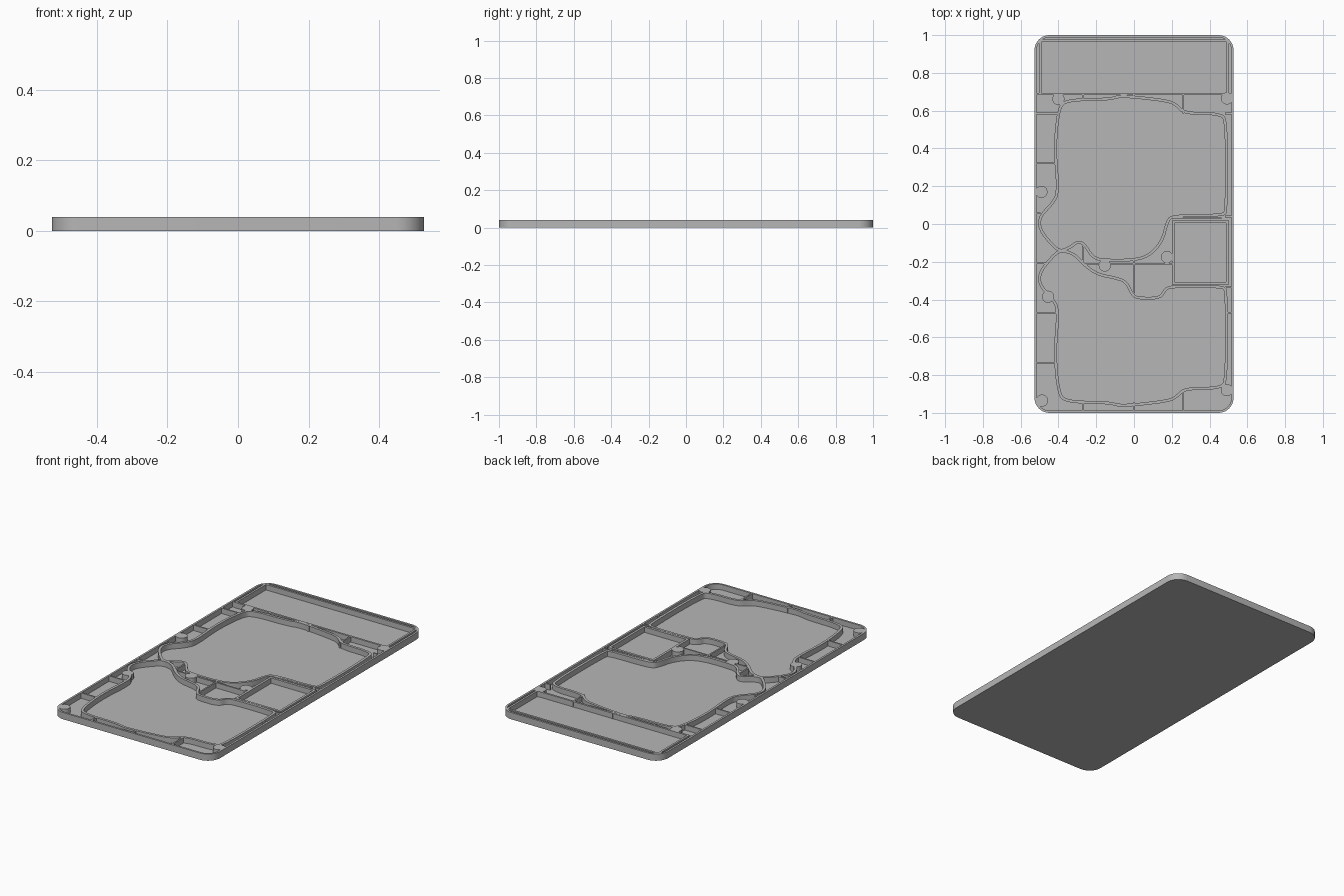
import bpy, bmesh, math
from mathutils import Vector

if "Cube" in bpy.data.objects:
    bpy.data.objects.remove(bpy.data.objects["Cube"], do_unlink=True)

FLOOR, TOP = .008, .04
HALF_X, HALF_Y, RIM = .527, 1, .012

grey = bpy.data.materials.new("matte grey")
grey.use_nodes = True
grey.diffuse_color = (.47, .47, .47, 1)
grey.node_tree.nodes["Principled BSDF"].inputs["Base Color"].default_value = grey.diffuse_color


def finish(name, bm):
    """Turn a bmesh into a smooth, sharp-edged grey object."""
    bmesh.ops.recalc_face_normals(bm, faces=bm.faces)
    mesh = bpy.data.meshes.new(name)
    bm.to_mesh(mesh)
    bm.free()
    mesh.materials.append(grey)
    obj = bpy.data.objects.new(name, mesh)
    bpy.context.collection.objects.link(obj)
    bpy.ops.object.select_all(action='DESELECT')
    obj.select_set(True)
    bpy.context.view_layer.objects.active = obj
    bpy.ops.object.shade_smooth_by_angle(angle=math.radians(35))
    return obj


def bridge(bm, a, b):
    for i in range(len(a)):
        j = (i + 1) % len(a)
        bm.faces.new((a[i], a[j], b[j], b[i]))


def rounded_rect(hx, hy, r, steps=10):
    pts = []
    for q, (sx, sy) in enumerate(((1, 1), (-1, 1), (-1, -1), (1, -1))):
        for k in range(steps + 1):
            a = (q + k / steps) * math.pi / 2
            pts.append((sx * (hx - r) + r * math.cos(a), sy * (hy - r) + r * math.sin(a)))
    return pts


def soften(pts, rounds=3):
    """Corner cutting on a closed outline."""
    pts = [Vector(p) for p in pts]
    for _ in range(rounds):
        out = []
        for p, q in zip(pts, pts[1:] + pts[:1]):
            out += [p.lerp(q, .25), p.lerp(q, .75)]
        pts = out
    return pts


def closed_wall(name, pts, width=.015):
    """Upright wall of even width that follows a closed outline."""
    pts = [Vector(p) for p in pts]
    sides = ([], [])
    for i, p in enumerate(pts):
        d0 = (p - pts[i - 1]).normalized()
        d1 = (pts[(i + 1) % len(pts)] - p).normalized()
        n0, n1 = Vector((-d0.y, d0.x)), Vector((-d1.y, d1.x))
        miter = (n0 + n1).normalized()
        off = miter * (width / 2 / max(miter.dot(n1), .5))
        sides[0].append(p + off)
        sides[1].append(p - off)
    bm = bmesh.new()
    rings = [[bm.verts.new((*p, z)) for p in side]
             for side, z in ((sides[0], FLOOR), (sides[0], TOP), (sides[1], TOP), (sides[1], FLOOR))]
    for k in range(4):
        bridge(bm, rings[k], rings[(k + 1) % 4])
    return finish(name, bm)


def rectangle(x0, y0, x1, y1):
    return [(x0, y0), (x1, y0), (x1, y1), (x0, y1)]


# Tray: floor and rim as one lofted body
bm = bmesh.new()
outer = rounded_rect(HALF_X, HALF_Y, .08)
inner = rounded_rect(HALF_X - RIM, HALF_Y - RIM, .08 - RIM)
rings = [[bm.verts.new((*p, z)) for p in ring]
         for ring, z in ((outer, 0), (outer, TOP), (inner, TOP), (inner, FLOOR))]
for a, b in zip(rings, rings[1:]):
    bridge(bm, a, b)
bm.faces.new(rings[0])
bm.faces.new(rings[-1])
finish("tray", bm)

# Cavity walls: both share one outer edge, mirrored, with their own inner edge
shared_edge = [
    (.2, .045), (.47, .045), (.49, .07), (.49, .54), (.46, .585), (.27, .585), (.23, .625),
    (.19, .65), (.03, .67), (-.08, .677), (-.13, .66), (-.36, .657), (-.4, .61),
    (-.42, .4), (-.4, .17), (-.43, .11), (-.5, .04), (-.5, -.03), (-.43, -.115), (-.39, -.145)]
upper_edge = [
    (-.34, -.125), (-.295, -.09), (-.26, -.11), (-.22, -.175), (-.17, -.192),
    (0, -.192), (.085, -.165), (.15, -.09), (.175, .01)]
lower_edge = [
    (-.32, -.155), (-.26, -.22), (-.19, -.268), (-.1, -.285), (-.04, -.305),
    (-.01, -.375), (.02, -.393), (.14, -.393), (.165, -.345)]
closed_wall("upper_cavity_wall", soften(shared_edge + upper_edge))
closed_wall("lower_cavity_wall", soften([(x, -.285 - y) for x, y in shared_edge] + lower_edge))

# Rectangular pockets
closed_wall("long_pocket_wall", rectangle(-.497, .688, .497, .97), .012)
closed_wall("square_pocket_wall", rectangle(.208, -.313, .495, .012), .014)

# Straight ribs
ribs = [(.26, .59, .26, .69), (.26, -.985, .26, -.88), (-.27, -.21, -.27, -.12),
        (-.27, -.21, .21, -.21), (0, -.36, 0, -.19), (.2, .03, .46, .03),
        (-.52, .688, .52, .688)]
for x in (-.27, 0):
    ribs += [(x, .665, x, .69), (x, -.985, x, -.95)]
for i, end in enumerate((-.41, -.415, -.5, -.465, -.41, -.415)):
    y = .585 - .264 * i
    ribs.append((-.52, y, end, y))
for y in (.585, .04, -.335, -.47, -.865):
    ribs.append((.485, y, .52, y))

bm = bmesh.new()
for x0, y0, x1, y1 in ribs:
    cube = bmesh.ops.create_cube(bm, size=1)["verts"]
    bmesh.ops.scale(bm, vec=(x1 - x0 + .009, y1 - y0 + .009, TOP - FLOOR), verts=cube)
    bmesh.ops.translate(bm, vec=((x0 + x1) / 2, (y0 + y1) / 2, (TOP + FLOOR) / 2), verts=cube)
finish("ribs", bm)

# Round bosses
bm = bmesh.new()
for x, y in ((-.49, .17), (-.155, -.22), (-.455, -.385), (-.487, -.935),
             (.492, .665), (.492, -.88), (-.4, .662), (.175, -.175)):
    boss = bmesh.ops.create_cone(bm, cap_ends=True, segments=28, radius1=.032, radius2=.032,
                                 depth=TOP - FLOOR)["verts"]
    bmesh.ops.translate(bm, vec=(x, y, (TOP + FLOOR) / 2), verts=boss)
finish("bosses", bm)
